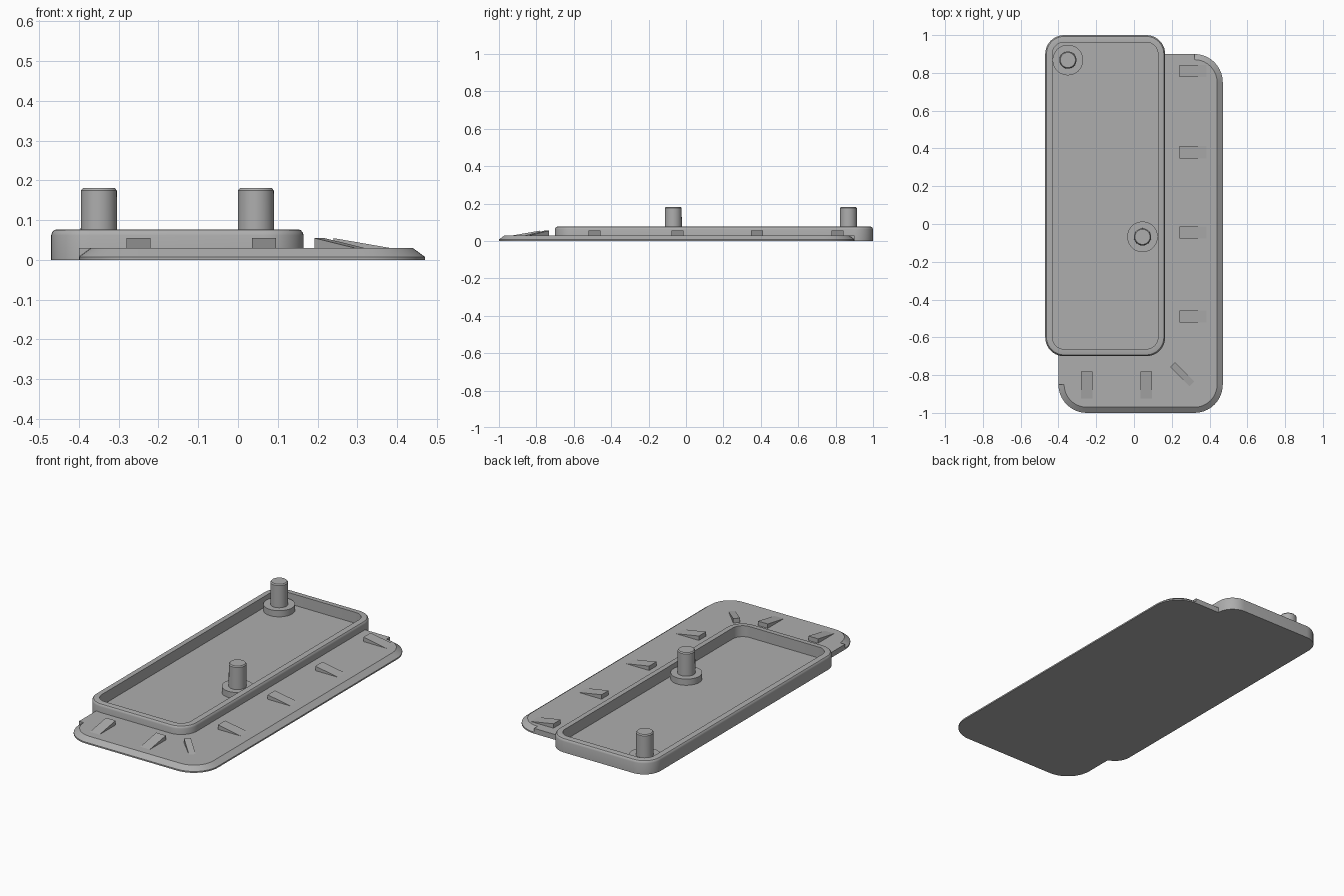
import bpy, bmesh
from math import sin, cos, pi, radians
from mathutils import Matrix

if "Cube" in bpy.data.objects:
    bpy.data.objects.remove(bpy.data.objects["Cube"])

grey = bpy.data.materials.new("plain grey")
grey.use_nodes = True
COLOUR = (0.42, 0.42, 0.42, 1)
grey.diffuse_color = COLOUR
grey.node_tree.nodes["Principled BSDF"].inputs["Base Color"].default_value = COLOUR


def finish(name, bm, matrix=Matrix()):
    bmesh.ops.remove_doubles(bm, verts=bm.verts, dist=1e-5)
    bmesh.ops.recalc_face_normals(bm, faces=bm.faces)
    mesh = bpy.data.meshes.new(name)
    bm.to_mesh(mesh)
    bm.free()
    mesh.materials.append(grey)
    obj = bpy.data.objects.new(name, mesh)
    obj.matrix_world = matrix
    bpy.context.collection.objects.link(obj)
    bpy.ops.object.select_all(action="DESELECT")
    obj.select_set(True)
    bpy.context.view_layer.objects.active = obj
    bpy.ops.object.shade_smooth_by_angle(angle=radians(30))
    return obj


def loft(name, loops, matrix=Matrix()):
    """Skin matching (outline, z) loops and cap both ends."""
    bm = bmesh.new()
    rings = [[bm.verts.new((x, y, z)) for x, y in pts] for pts, z in loops]
    for low, high in zip(rings, rings[1:]):
        for i in range(len(low)):
            bm.faces.new((low[i - 1], low[i], high[i], high[i - 1]))
    bm.faces.new(rings[0])
    bm.faces.new(rings[-1])
    return finish(name, bm, matrix)


def arc(cx, cy, r, start, sweep=pi / 2, steps=10):
    return [(cx + r * cos(start + sweep * i / steps),
             cy + r * sin(start + sweep * i / steps)) for i in range(steps + 1)]


# Tray with a rounded rim and a sunken floor
X0, X1, Y0, Y1, R = -0.47, 0.165, -0.7, 1.0, 0.1


def tray_outline(inset):
    r = R - inset
    return (arc(X0 + R, Y0 + R, r, pi) + arc(X1 - R, Y0 + R, r, 1.5 * pi)
            + arc(X1 - R, Y1 - R, r, 0) + arc(X0 + R, Y1 - R, r, pi / 2))


TRAY_PROFILE = [(0, 0), (0, 0.062), (0.002, 0.069), (0.007, 0.075),
                (0.014, 0.077), (0.038, 0.077), (0.038, 0.015)]
loft("tray", [(tray_outline(i), z) for i, z in TRAY_PROFILE])


# L-shaped flange: bevelled outer edge, square-cut where it meets the tray
def flange_outline(inset):
    r = 0.15 - inset
    return ([(0.132, -0.667), (-0.4, -0.667), (-0.4, -0.85)]
            + arc(-0.25, -0.85, r, pi) + arc(0.32, -0.85, r, 1.5 * pi)
            + arc(0.32, 0.75, r, 0) + [(0.32, 0.9), (0.132, 0.9)])


loft("flange", [(flange_outline(i), z) for i, z in
                [(0, 0), (0, 0.008), (0.03, 0.03)]])


# Posts standing in collars on the tray floor
def cylinder(name, x, y, profile):
    loft(name, [(arc(0, 0, r, 0, 2 * pi, 40)[:-1], z) for r, z in profile],
         Matrix.Translation((x, y, 0)))


for label, x, y in [("rear", -0.35, 0.868), ("middle", 0.045, -0.068)]:
    cylinder(label + "_collar", x, y, [(0.081, 0.01), (0.081, 0.05)])
    cylinder(label + "_post", x, y, [(0.046, 0.01), (0.045, 0.175), (0.04, 0.181)])


# Ramped clips: tall end at the origin, sloping down along local +x
def clip(name, x, y, angle, width):
    bm = bmesh.new()
    sides = []
    for w in (-width / 2, width / 2):
        pts = [(0, 0.02), (0.15, 0.02), (0.15, 0.029), (0, 0.055)]
        sides.append([bm.verts.new((px, w, pz)) for px, pz in pts])
    a, b = sides
    bm.faces.new(a)
    bm.faces.new(b)
    for i in range(4):
        bm.faces.new((a[i - 1], a[i], b[i], b[i - 1]))
    finish(name, bm, Matrix.Translation((x, y, 0)) @ Matrix.Rotation(angle, 4, "Z"))


for i, y in enumerate((0.81, 0.38, -0.045, -0.49)):
    clip(f"side_clip_{i + 1}", 0.24, y, 0, 0.064)
for i, x in enumerate((-0.25, 0.065)):
    clip(f"front_clip_{i + 1}", x, -0.78, -pi / 2, 0.06)
clip("corner_clip", 0.205, -0.745, -pi / 4, 0.035)
